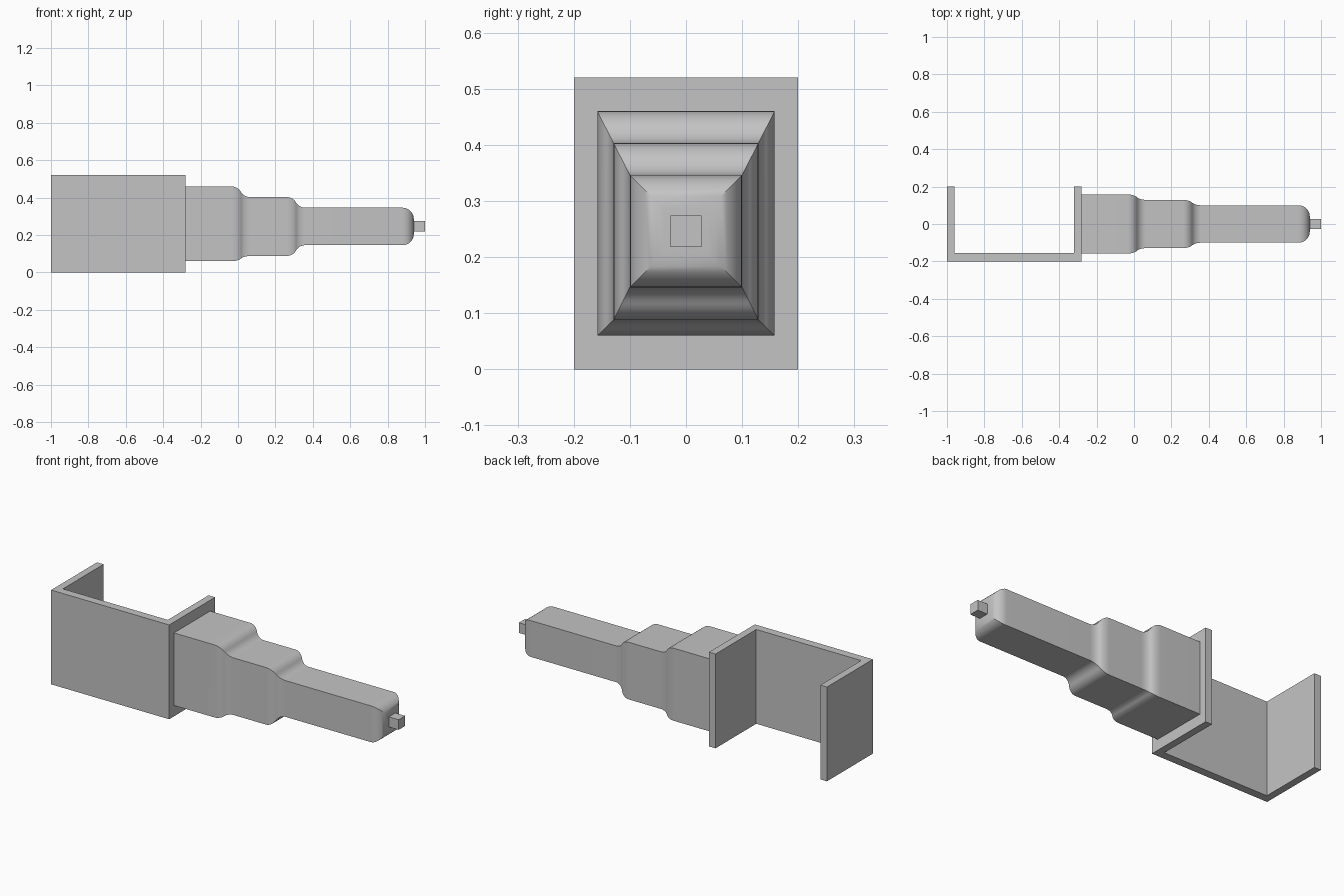
import bpy, bmesh, math

cube = bpy.data.objects.get("Cube")
if cube:
    bpy.data.objects.remove(cube, do_unlink=True)

grey = bpy.data.materials.new("light grey")
grey.use_nodes = True
colour = (0.55, 0.55, 0.55, 1)
grey.diffuse_color = colour
grey.node_tree.nodes["Principled BSDF"].inputs["Base Color"].default_value = colour


def loft(name, rings, smooth=False):
    """Skin a list of equal-length point rings and close both ends."""
    bm = bmesh.new()
    loops = [[bm.verts.new(p) for p in ring] for ring in rings]
    n = len(loops[0])
    for a, b in zip(loops, loops[1:]):
        for i in range(n):
            j = (i + 1) % n
            bm.faces.new((a[i], a[j], b[j], b[i]))
    bm.faces.new(loops[0])
    bm.faces.new(loops[-1])
    bmesh.ops.recalc_face_normals(bm, faces=bm.faces)
    mesh = bpy.data.meshes.new(name)
    bm.to_mesh(mesh)
    bm.free()
    mesh.materials.append(grey)
    obj = bpy.data.objects.new(name, mesh)
    bpy.context.collection.objects.link(obj)
    if smooth:
        bpy.ops.object.select_all(action='DESELECT')
        obj.select_set(True)
        bpy.context.view_layer.objects.active = obj
        bpy.ops.object.shade_smooth_by_angle(angle=math.radians(30))
    return obj


def section(x, half_y, low, high):
    return [(x, -half_y, low), (x, half_y, low), (x, half_y, high), (x, -half_y, high)]


# U-shaped bracket, open at the back
outline = [(-1, -.2), (-.28, -.2), (-.28, .2), (-.32, .2),
           (-.32, -.155), (-.96, -.155), (-.96, .2), (-1, .2)]
loft("bracket", [[(x, y, z) for x, y in outline] for z in (0, .52)])

# Stepped arm: three rectangular sections joined by S-shaped shoulders
large, middle, small = (.158, .06, .46), (.129, .088, .403), (.1, .146, .346)
STEPS = 8


def shoulder(start, end, before, after):
    """Two tangent arcs of sixty degrees between two section sizes."""
    sweep = math.pi / 3
    half = []
    for i in range(STEPS + 1):
        a = sweep * i / STEPS
        half.append((math.sin(a) / math.sin(sweep) / 2, 1 - math.cos(a)))
    curve = half + [(1 - u, 1 - v) for u, v in reversed(half[:-1])]
    return [section(start + (end - start) * u,
                    *[p + (q - p) * v for p, q in zip(before, after)])
            for u, v in curve]


rings = [section(-.28, *large)]
rings += shoulder(-.035, .065, large, middle)
rings += shoulder(.26, .36, middle, small)
radius = .06
for i in range(STEPS + 1):
    a = math.pi / 2 * i / STEPS
    inset = radius * (1 - math.cos(a))
    rings.append(section(.88 + radius * math.sin(a), small[0] - inset,
                         small[1] + inset, small[2] - inset))
loft("stepped_arm", rings, smooth=True)

# Square peg on the tip
loft("tip_peg", [section(x, .028, .218, .274) for x in (.935, 1)])
